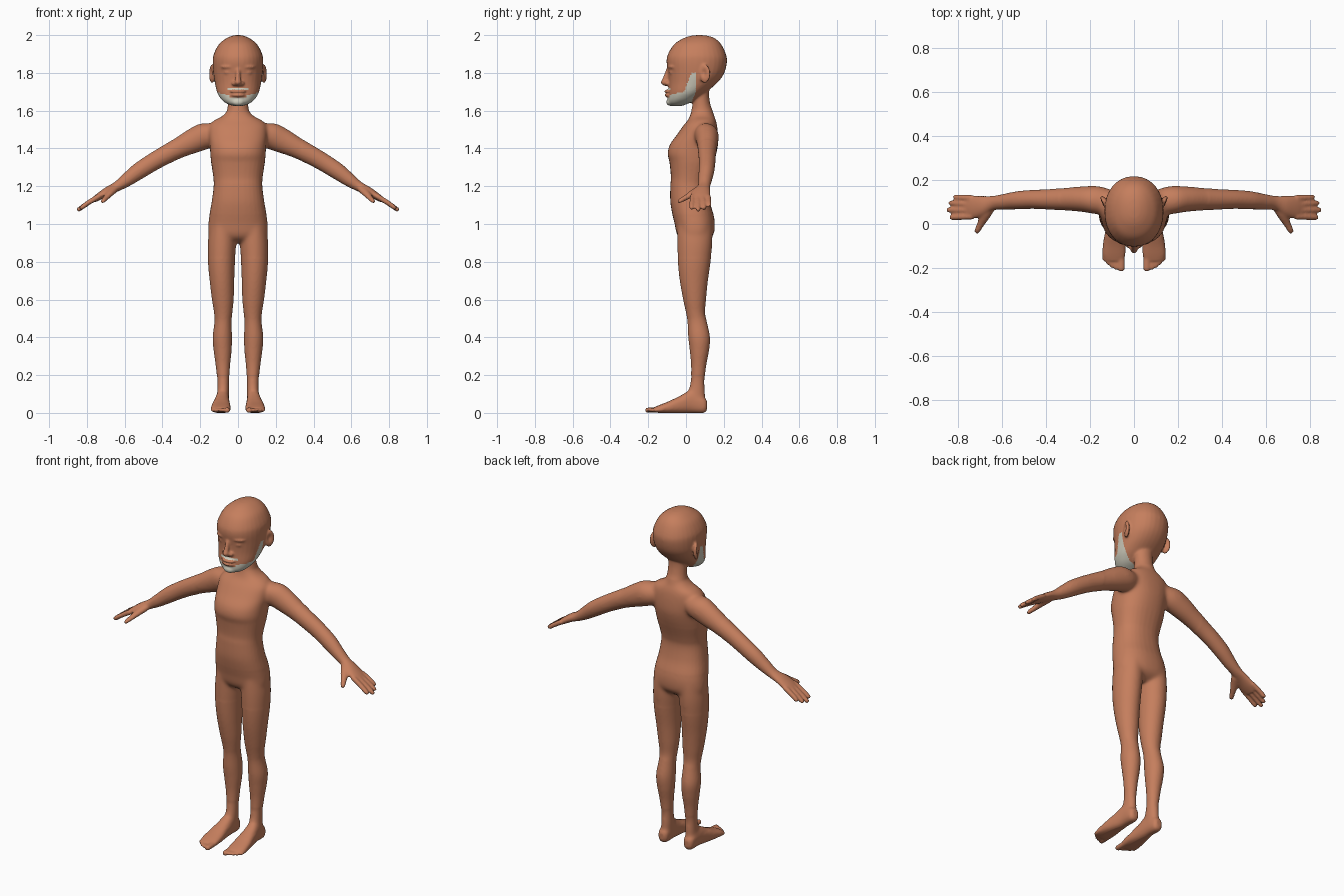
import bpy, bmesh, math
from mathutils import Vector, Matrix

X, Y, Z = Vector((1, 0, 0)), Vector((0, 1, 0)), Vector((0, 0, 1))
bm = bmesh.new()


def spline(rows, steps=5):
    """Catmull-Rom interpolation of rows of numbers."""
    out = []
    for i in range(len(rows) - 1):
        p = [rows[max(i - 1, 0)], rows[i], rows[i + 1], rows[min(i + 2, len(rows) - 1)]]
        for k in range(steps):
            t = k / steps
            out.append([0.5 * (2 * b + (c - a) * t + (2 * a - 5 * b + 4 * c - d) * t * t
                               + (3 * b - a - 3 * c + d) * t ** 3) for a, b, c, d in zip(*p)])
    return out + [list(rows[-1])]


def loft(rows, u, v, s=1, p=2.0, n=32):
    """Closed skin over (x, y, z, radius_u, radius_v) rows; s=-1 mirrors in x."""
    rings = []
    for x, y, z, a, b in spline(rows):
        ring = []
        for k in range(n):
            c, d = math.cos(2 * math.pi * k / n), math.sin(2 * math.pi * k / n)
            c = math.copysign(abs(c) ** (2 / p), c)
            d = math.copysign(abs(d) ** (2 / p), d)
            q = Vector((x, y, z)) + u * max(a, .002) * c + v * max(b, .002) * d
            ring.append(bm.verts.new((q.x * s, q.y, q.z)))
        rings.append(ring)
    faces = [bm.faces.new(rings[0]), bm.faces.new(rings[-1][::-1])]
    for r0, r1 in zip(rings, rings[1:]):
        for k in range(n):
            j = (k + 1) % n
            faces.append(bm.faces.new((r0[k], r1[k], r1[j], r0[j])))
    bmesh.ops.recalc_face_normals(bm, faces=faces)


def stack(rows, s=1, p=2.0):
    """Horizontal sections given as (z, x0, x1, y0, y1)."""
    loft([((a + b) / 2, (c + d) / 2, z, (b - a) / 2, (d - c) / 2)
          for z, a, b, c, d in rows], X, Y, s, p)


def ball(pos, radii, rot=0):
    m = Matrix.Translation(pos) @ Matrix.Rotation(rot, 4, 'Z') @ Matrix.Diagonal((*radii, 1))
    bmesh.ops.create_uvsphere(bm, u_segments=24, v_segments=14, radius=1, matrix=m)


def sym(rows):
    return [(z, -w, w, a, b) for z, w, a, b in rows]


# torso
stack(sym([(1.60, .056, .03, .135), (1.57, .085, .02, .15), (1.55, .125, .01, .158),
           (1.52, .152, -.015, .165), (1.47, .155, -.05, .17), (1.42, .15, -.086, .17),
           (1.37, .147, -.098, .16), (1.33, .143, -.088, .148), (1.25, .131, -.08, .122),
           (1.20, .129, -.083, .114), (1.12, .139, -.083, .125), (1.05, .151, -.072, .146),
           (1.0, .157, -.06, .153), (.95, .158, -.05, .148), (.92, .14, -.03, .125),
           (.90, .09, .01, .09)]), p=2.3)
# neck
stack(sym([(1.52, .07, .03, .15), (1.58, .062, .025, .148), (1.63, .054, .034, .13),
           (1.69, .054, .034, .122), (1.76, .06, .03, .13)]))
# head
stack(sym([(2.0, .01, .06, .08), (1.995, .035, .02, .12), (1.98, .067, -.02, .157),
           (1.95, .102, -.064, .187), (1.90, .128, -.095, .211), (1.86, .134, -.103, .217),
           (1.80, .131, -.095, .203), (1.75, .123, -.092, .168), (1.70, .112, -.094, .11),
           (1.67, .096, -.096, .07), (1.65, .078, -.096, .04), (1.635, .055, -.09, .005),
           (1.625, .025, -.075, -.02)]), p=2.15)
# nose, lips and chin
loft([(0, -.09, 1.825, .012, .012), (0, -.099, 1.80, .012, .014), (0, -.108, 1.77, .014, .016),
      (0, -.117, 1.748, .017, .017), (0, -.105, 1.731, .010, .012)], X, Y)
ball((0, -.094, 1.702), (.043, .022, .010))
ball((0, -.092, 1.682), (.038, .022, .011))
ball((0, -.083, 1.645), (.035, .022, .020))

for s in (1, -1):
    ball((.021 * s, -.096, 1.744), (.013, .016, .012))            # nostril wing
    ball((.055 * s, -.072, 1.832), (.040, .022, .010), .35 * s)   # brow
    ball((.054 * s, -.068, 1.802), (.022, .020, .012), .35 * s)   # closed eye
    ball((.137 * s, .10, 1.795), (.013, .031, .050), -.40 * s)    # ear
    # leg
    stack([(.99, .012, .150, -.045, .14), (.90, .010, .160, -.046, .14),
           (.80, .016, .159, -.043, .13), (.70, .020, .150, -.033, .116),
           (.60, .023, .138, -.015, .106), (.53, .030, .127, 0, .101),
           (.48, .034, .125, .008, .111), (.40, .032, .134, .012, .127),
           (.33, .034, .129, .02, .122), (.25, .042, .118, .027, .107),
           (.17, .047, .110, .024, .099), (.10, .047, .111, .008, .102),
           (.04, .05, .11, .0, .1)], s)
    # foot and toes
    loft([(.083, .112, .04, .015, .02), (.083, .095, .042, .030, .042), (.083, .03, .06, .036, .06),
          (.087, -.03, .045, .043, .047), (.09, -.09, .03, .051, .032),
          (.091, -.14, .021, .052, .021), (.09, -.168, .016, .042, .014)], X, Z, s, 2.4)
    for x, y, r in ((.058, -.216, .016), (.082, -.209, .011), (.101, -.199, .0105),
                    (.118, -.186, .0105), (.134, -.170, .010)):
        loft([(x, -.12, .018, r, r), (x, y + .025, .015, r, r * .9),
              (x, y + .006, .014, r * .9, r * .8), (x, y, .013, r * .4, r * .4)], X, Z, s)
    # arm and palm
    slope = Vector((.55, 0, .83))
    loft([(.09, .10, 1.49, .05, .05), (.16, .108, 1.472, .064, .072), (.23, .113, 1.442, .059, .068),
          (.31, .113, 1.403, .052, .056), (.39, .112, 1.362, .046, .050),
          (.46, .112, 1.322, .043, .047), (.53, .108, 1.277, .041, .044),
          (.59, .101, 1.233, .036, .036), (.64, .095, 1.199, .033, .027),
          (.69, .082, 1.174, .046, .023), (.735, .076, 1.146, .053, .019),
          (.765, .076, 1.126, .047, .014)], Y, slope, s)
    # fingers
    for y0, y1, x1 in ((.118, .122, .822), (.09, .095, .842), (.062, .064, .852), (.034, .030, .838)):
        z1 = 1.073 + (.85 - x1) * .66
        loft([(.735, y0, 1.148, .014, .014), (.79, (y0 + y1) / 2, 1.114, .0135, .0135),
              (x1 - .01, y1, z1 + .006, .012, .012), (x1, y1, z1, .006, .006)], Y, slope, s)
    # thumb
    loft([(.655, .075, 1.185, .024, .022), (.68, .035, 1.163, .023, .020),
          (.70, -.005, 1.138, .016, .015), (.715, -.034, 1.122, .013, .012),
          (.719, -.042, 1.117, .006, .006)], Vector((.87, .5, 0)), Z, s)

mesh = bpy.data.meshes.new("figure")
bm.to_mesh(mesh)
bm.free()
figure = bpy.data.objects.new("bearded_figure", mesh)
bpy.context.collection.objects.link(figure)
bpy.context.view_layer.objects.active = figure
figure.select_set(True)

# fuse all parts into one skin
mod = figure.modifiers.new("fuse", 'REMESH')
mod.mode = 'VOXEL'
mod.voxel_size = .0062
bpy.ops.object.modifier_apply(modifier="fuse")

for name, col in (("skin", (.56, .21, .11, 1)), ("pale_beard", (.62, .60, .50, 1))):
    mat = bpy.data.materials.new(name)
    mat.diffuse_color = col
    figure.data.materials.append(mat)

# soften the joins, hollow the ears and press the mouth line
bm = bmesh.new()
bm.from_mesh(figure.data)


def soft(v):
    x, z = abs(v.co.x), v.co.z
    return ((1.33 < z < 1.6 and x < .34) or (.82 < z < 1.05 and x < .3)
            or .07 < z < .2)


joins = [v for v in bm.verts if soft(v)]
for i in range(16):
    bmesh.ops.smooth_vert(bm, verts=joins, factor=.5, use_axis_x=True, use_axis_y=True, use_axis_z=True)
for i in range(3):
    bmesh.ops.smooth_vert(bm, verts=bm.verts[:], factor=.4, use_axis_x=True, use_axis_y=True, use_axis_z=True)
for v in bm.verts:
    x, y, z = v.co
    if z > 1.6 and abs(x) > .13:
        d = math.exp(-((y - .095) / .014) ** 2 - ((z - 1.80) / .022) ** 2)
        v.co.x -= math.copysign(.012 * d, x)
    if z > 1.6 and y < -.06 and abs(x) < .045:
        v.co.y += .005 * math.exp(-((z - 1.692) / .004) ** 2)
    v.co.z = max(v.co.z, 0)


def bearded(c):
    """Jaw band with sideburns, chin and a thin moustache."""
    x, y, z = abs(c.x), c.y, c.z
    if not 1.60 < z < 1.80:
        return False
    if y < -.06 and x < .055 and 1.711 < z < 1.722 and y > -.112:
        return True
    if x < .045 and z > 1.669 and y < -.05:
        return False
    top = 1.70 + (y + .01) * (2.6 if y > -.01 else .2)
    back = .052 if z > 1.70 else .052 - (1.70 - z) * .4
    return y < back and z < top


for f in bm.faces:
    f.smooth = True
    f.material_index = int(bearded(f.calc_center_median()))
bm.to_mesh(figure.data)
bm.free()
